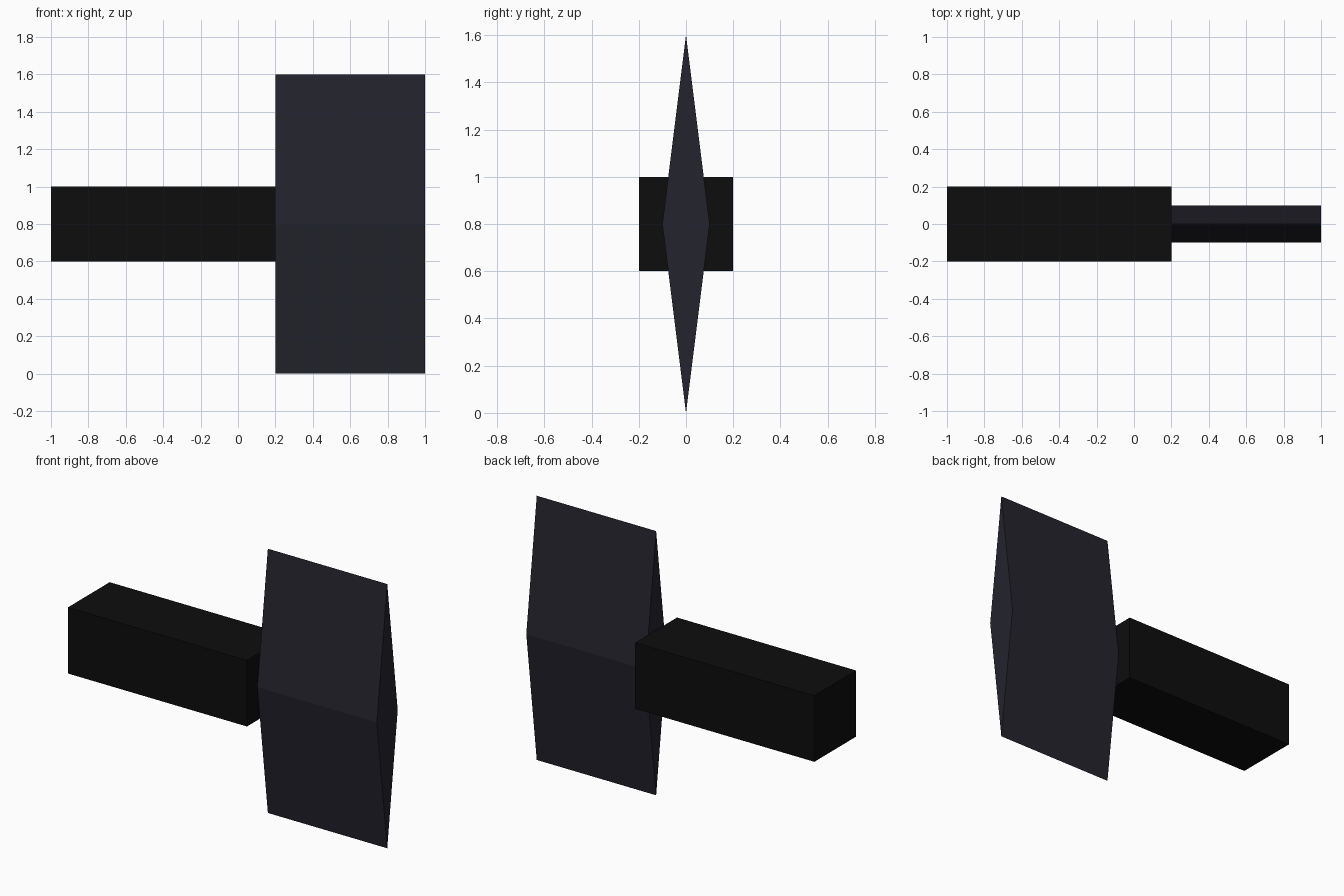
import bpy

if "Cube" in bpy.data.objects:
    bpy.data.objects.remove(bpy.data.objects["Cube"])


def material(name, color):
    mat = bpy.data.materials.new(name)
    mat.diffuse_color = (*color, 1.0)
    mat.use_nodes = True
    mat.node_tree.nodes["Principled BSDF"].inputs["Base Color"].default_value = mat.diffuse_color
    return mat


def extrude_x(name, profile, x0, x1, mat):
    """Prism along x from a (y, z) profile, counter-clockwise seen from +x."""
    n = len(profile)
    verts = [(x, y, z) for x in (x0, x1) for y, z in profile]
    faces = [tuple(reversed(range(n))), tuple(range(n, 2 * n))]
    faces += [(i, (i + 1) % n, n + (i + 1) % n, n + i) for i in range(n)]
    mesh = bpy.data.meshes.new(name)
    mesh.from_pydata(verts, [], faces)
    mesh.materials.append(mat)
    obj = bpy.data.objects.new(name, mesh)
    bpy.context.collection.objects.link(obj)
    return obj


black = material("black grip", (0.004, 0.004, 0.004))
steel = material("dark steel", (0.017, 0.017, 0.026))

# Square handle
extrude_x("handle", [(-0.2, 0.6), (0.2, 0.6), (0.2, 1.0), (-0.2, 1.0)],
          -1.0, 0.2, black)

# Double-edged head with a thin diamond section
extrude_x("blade_head", [(0, 0), (0.1, 0.8), (0, 1.6), (-0.1, 0.8)],
          0.2, 1.0, steel)
